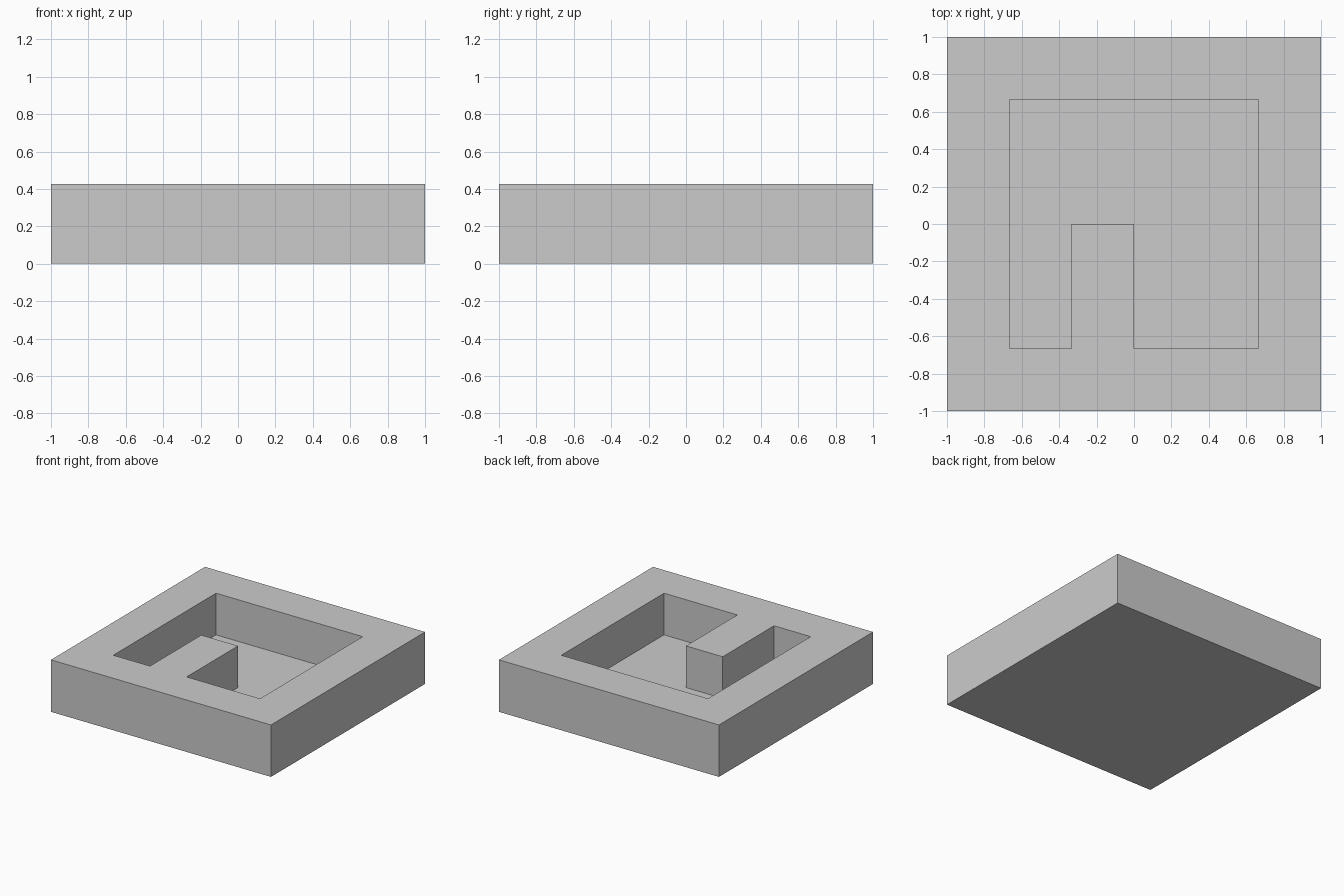
import bpy, bmesh

if "Cube" in bpy.data.objects:
    bpy.data.objects.remove(bpy.data.objects["Cube"])

HEIGHT, FLOOR = 0.427, 0.085
T = 1 / 3  # grid module: wall and divider thickness

# Pocket outline in plan, with the divider jutting in from the front wall
POCKET = [(-2*T, -2*T), (-T, -2*T), (-T, 0), (0, 0),
          (0, -2*T), (2*T, -2*T), (2*T, 2*T), (-2*T, 2*T)]
OUTER = [(-1, -1), (1, -1), (1, 1), (-1, 1)]


def prism(name, outline, z0, z1):
    """Extrude a plan outline into a closed solid."""
    bm = bmesh.new()
    face = bm.faces.new([bm.verts.new((x, y, z0)) for x, y in outline])
    top = bmesh.ops.extrude_face_region(bm, geom=[face])["geom"]
    verts = [g for g in top if isinstance(g, bmesh.types.BMVert)]
    bmesh.ops.translate(bm, verts=verts, vec=(0, 0, z1 - z0))
    bmesh.ops.recalc_face_normals(bm, faces=bm.faces)
    mesh = bpy.data.meshes.new(name)
    bm.to_mesh(mesh)
    bm.free()
    obj = bpy.data.objects.new(name, mesh)
    bpy.context.collection.objects.link(obj)
    return obj


# Square tray body
tray = prism("tray", OUTER, 0, HEIGHT)

# Pocket cutter, open at the top
cutter = prism("pocket_cutter", POCKET, FLOOR, HEIGHT + 0.2)
cutter.hide_render = True
cutter.display_type = 'WIRE'

cut = tray.modifiers.new("pocket", 'BOOLEAN')
cut.operation = 'DIFFERENCE'
cut.solver = 'EXACT'
cut.object = cutter

# Bake the cut and drop the helper
bpy.context.view_layer.objects.active = tray
tray.select_set(True)
bpy.ops.object.modifier_apply(modifier=cut.name)
bpy.data.objects.remove(cutter)
